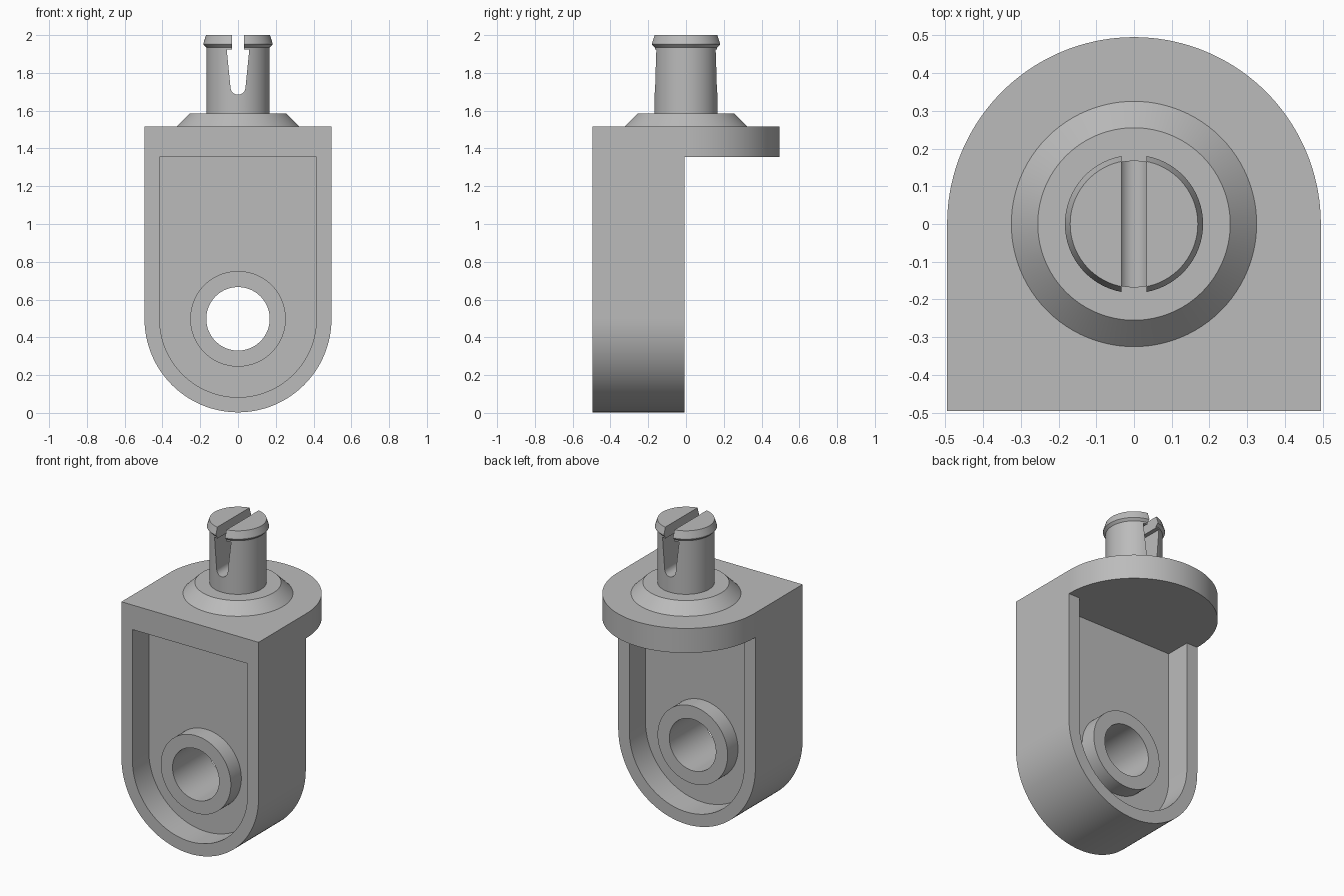
import bpy, bmesh
from math import sin, cos, pi, radians
from mathutils import Vector

cube = bpy.data.objects.get("Cube")
if cube:
    bpy.data.objects.remove(cube, do_unlink=True)

grey = bpy.data.materials.new("plain grey")
grey.use_nodes = True
colour = (0.5, 0.5, 0.5, 1)
grey.diffuse_color = colour
grey.node_tree.nodes["Principled BSDF"].inputs["Base Color"].default_value = colour

HALF = 0.495      # half width of the body and top plate
EYE_Z = 0.498     # height of the cross hole


def arc(radius, start, end, steps, cx=0, cy=0):
    """Points along an arc, angles in degrees."""
    return [(cx + radius * cos(radians(start + (end - start) * i / steps)),
             cy + radius * sin(radians(start + (end - start) * i / steps)))
            for i in range(steps + 1)]


def make_object(name, bm):
    bmesh.ops.recalc_face_normals(bm, faces=bm.faces)
    mesh = bpy.data.meshes.new(name)
    bm.to_mesh(mesh)
    bm.free()
    mesh.materials.append(grey)
    obj = bpy.data.objects.new(name, mesh)
    bpy.context.collection.objects.link(obj)
    return obj


def prism(name, outline, low, high, axis):
    """Extrude a closed outline along y (outline in xz) or z (outline in xy)."""
    bm = bmesh.new()
    place = (lambda u, v: (u, low, v)) if axis == 'Y' else (lambda u, v: (u, v, low))
    face = bm.faces.new([bm.verts.new(place(u, v)) for u, v in outline])
    travel = Vector((0, high - low, 0)) if axis == 'Y' else Vector((0, 0, high - low))
    extruded = bmesh.ops.extrude_face_region(bm, geom=[face])
    moved = [g for g in extruded["geom"] if isinstance(g, bmesh.types.BMVert)]
    bmesh.ops.translate(bm, verts=moved, vec=travel)
    return make_object(name, bm)


def lathe(name, profile, sides=96):
    """Stack rings of (radius, z) around the z axis and cap both ends."""
    bm = bmesh.new()
    rings = [[bm.verts.new((r * cos(2 * pi * i / sides), r * sin(2 * pi * i / sides), z))
              for i in range(sides)] for r, z in profile]
    for a, b in zip(rings, rings[1:]):
        for i in range(sides):
            j = (i + 1) % sides
            bm.faces.new((a[i], a[j], b[j], b[i]))
    bm.faces.new(rings[0])
    bm.faces.new(rings[-1])
    return make_object(name, bm)


def combine(target, tool, operation):
    """Apply a boolean and discard the tool object."""
    mod = target.modifiers.new(tool.name, 'BOOLEAN')
    mod.operation, mod.solver, mod.object = operation, 'EXACT', tool
    bpy.context.view_layer.objects.active = target
    bpy.ops.object.modifier_apply(modifier=mod.name)
    bpy.data.objects.remove(tool, do_unlink=True)


def tongue(radius, top):
    """Flat-topped outline with a round lower end."""
    return arc(radius, 180, 360, 64, cy=EYE_Z) + [(radius, top), (-radius, top)]


def disc(radius):
    return arc(radius, 0, 360, 96, cy=EYE_Z)[:-1]


# Housing: hanging body joined to the round-backed top plate
housing = prism("housing", tongue(HALF, 1.44), -HALF, -0.008, 'Y')
plate = prism("plate", arc(HALF, 0, 180, 72) + [(-HALF, -HALF), (HALF, -HALF)],
              1.355, 1.515, 'Z')
combine(housing, plate, 'UNION')

# Pockets on both sides leave a central web
for name, low, high in (("front_pocket", -0.7, -0.327), ("back_pocket", -0.175, 0.2)):
    combine(housing, prism(name, tongue(0.415, 1.355), low, high, 'Y'), 'DIFFERENCE')

# Raised boss with a through hole
combine(housing, prism("boss", disc(0.253), -0.435, -0.068, 'Y'), 'UNION')
combine(housing, prism("cross_hole", disc(0.168), -0.8, 0.3, 'Y'), 'DIFFERENCE')

# Tapered collar on the plate
collar = lathe("collar", [(0.325, 1.51), (0.325, 1.515), (0.255, 1.585)])

# Snap pin with a flared head
pin = lathe("snap_pin", [(0.168, 1.57), (0.168, 1.935), (0.183, 1.95),
                         (0.183, 1.957), (0.169, 2.0)])

# Keyhole slot: narrow through the head, wider below, round at the bottom
slot = ([(-0.033, 2.1), (-0.033, 1.925), (-0.06, 1.925)]
        + arc(0.04, 180, 360, 20, cy=1.725)
        + [(0.06, 1.925), (0.033, 1.925), (0.033, 2.1)])
combine(pin, prism("slot", slot, -0.4, 0.4, 'Y'), 'DIFFERENCE')

# Smooth curved walls, crisp edges
bpy.ops.object.select_all(action='DESELECT')
for obj in (housing, collar, pin):
    obj.select_set(True)
bpy.context.view_layer.objects.active = housing
bpy.ops.object.shade_smooth_by_angle(angle=radians(15))
